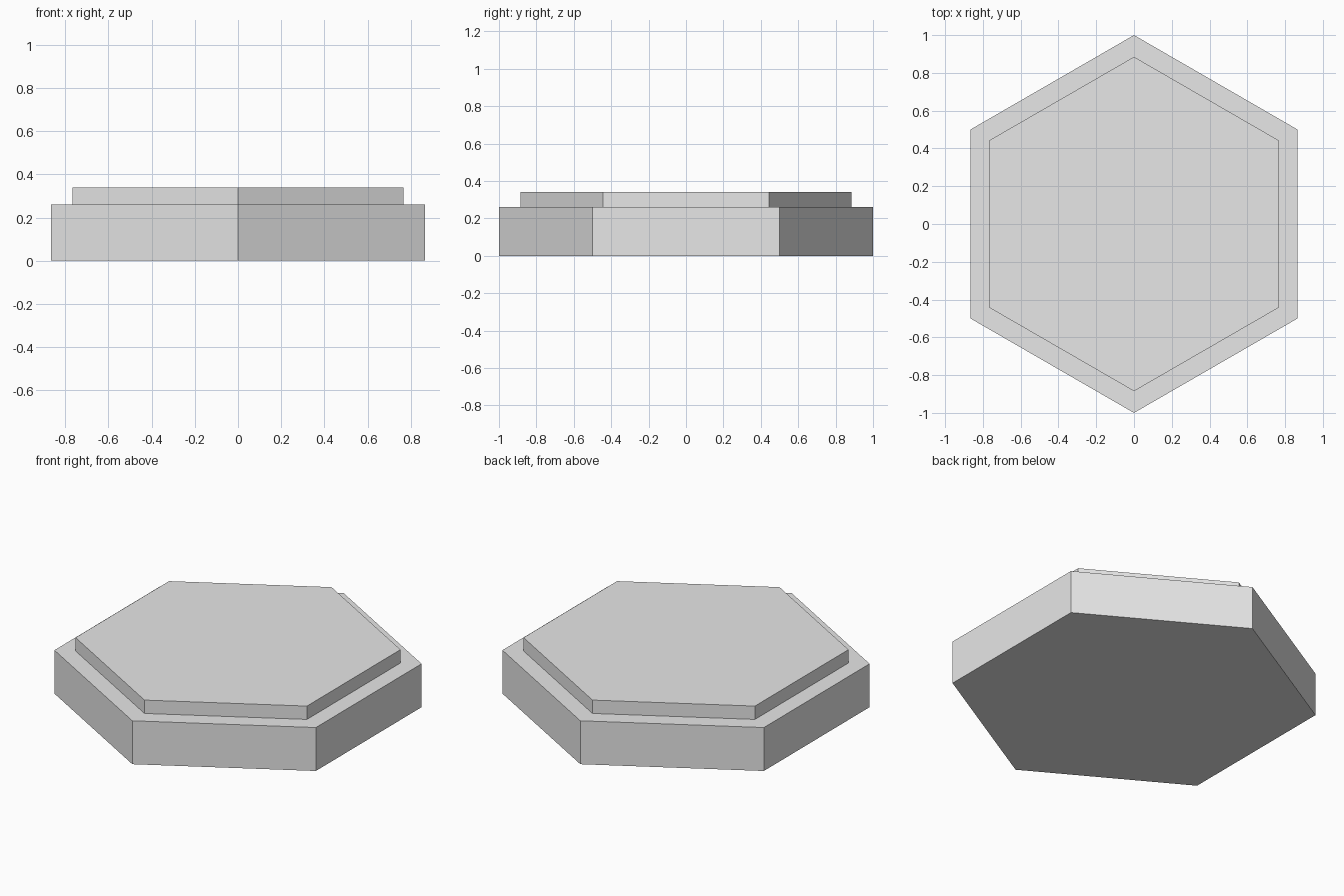
import bpy
import bmesh
import math

if "Cube" in bpy.data.objects:
    bpy.data.objects.remove(bpy.data.objects["Cube"])

RADIUS = 1.0
TOP_RADIUS = 0.885
BASE_HEIGHT = 0.26
TOTAL_HEIGHT = 0.34

grey = bpy.data.materials.new("light_grey")
grey.diffuse_color = (0.8, 0.8, 0.8, 1.0)
grey.use_nodes = True
grey.node_tree.nodes["Principled BSDF"].inputs["Base Color"].default_value = grey.diffuse_color

bm = bmesh.new()


def hex_ring(radius, z):
    """Six vertices, with points facing +y and -y."""
    return [bm.verts.new((radius * math.cos(math.radians(30 + 60 * i)),
                          radius * math.sin(math.radians(30 + 60 * i)), z))
            for i in range(6)]


# Stepped profile from the bottom rim to the raised top
profile = [(RADIUS, 0), (RADIUS, BASE_HEIGHT),
           (TOP_RADIUS, BASE_HEIGHT), (TOP_RADIUS, TOTAL_HEIGHT)]
rings = [hex_ring(r, z) for r, z in profile]

# Walls and ledge
for lower, upper in zip(rings, rings[1:]):
    for i in range(6):
        j = (i + 1) % 6
        bm.faces.new((lower[i], lower[j], upper[j], upper[i]))

# Bottom and top caps
bm.faces.new(rings[0][::-1])
bm.faces.new(rings[-1])

mesh = bpy.data.meshes.new("hexagonal_tile")
bm.to_mesh(mesh)
bm.free()
mesh.materials.append(grey)
tile = bpy.data.objects.new("hexagonal_tile", mesh)
bpy.context.collection.objects.link(tile)
